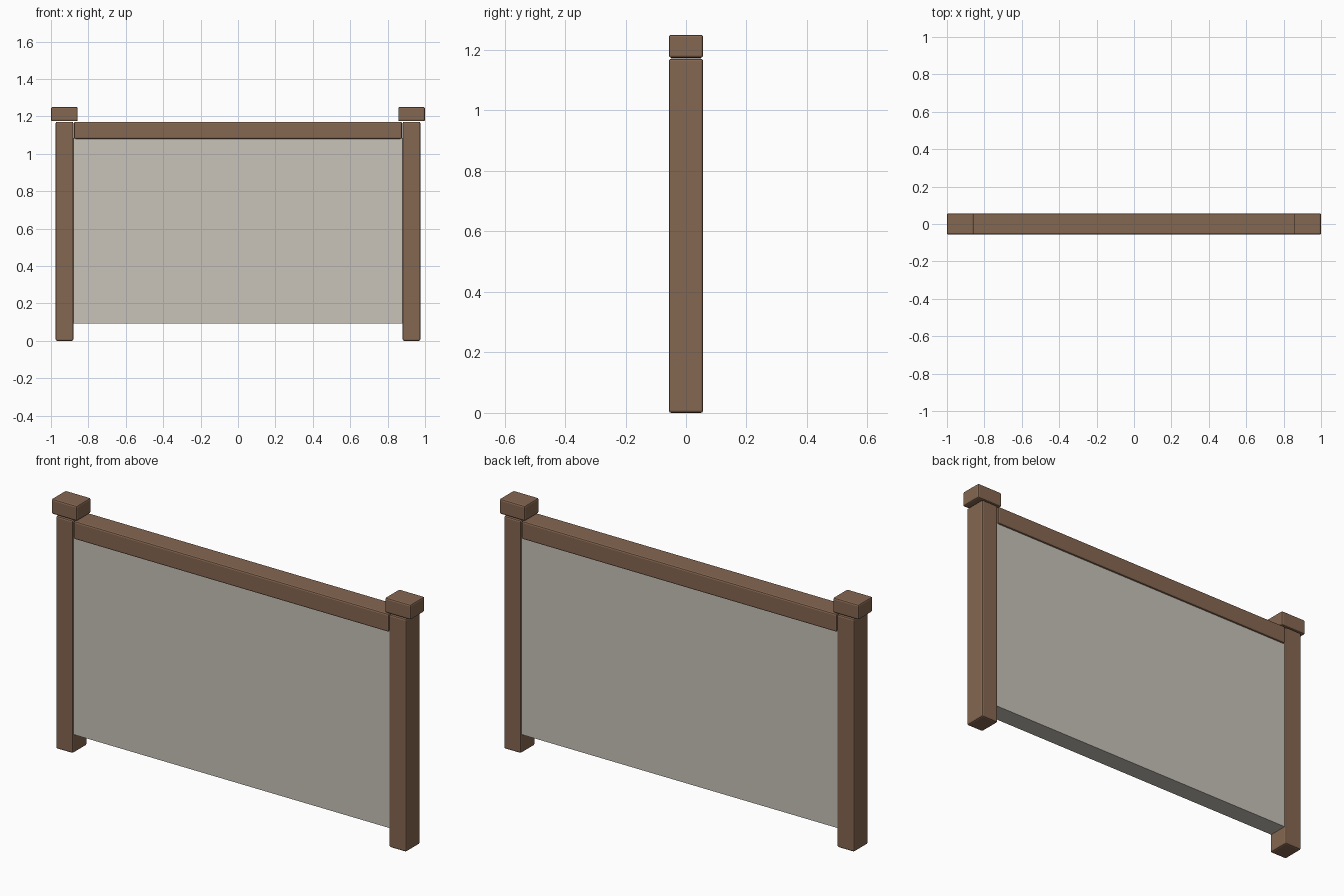
import bpy

if "Cube" in bpy.data.objects:
    bpy.data.objects.remove(bpy.data.objects["Cube"])


def material(name, color):
    m = bpy.data.materials.new(name)
    m.diffuse_color = color
    m.use_nodes = True
    m.node_tree.nodes["Principled BSDF"].inputs["Base Color"].default_value = m.diffuse_color
    return m


wood = material("brown_wood", (0.235, 0.135, 0.082, 1))
pale = material("pale_board", (0.58, 0.55, 0.49, 1))


def box(name, x, y, z, mat, bevel=0.0):
    """Box spanning the (min, max) ranges, with optionally softened edges."""
    bpy.ops.mesh.primitive_cube_add(
        size=1, location=[(r[0] + r[1]) / 2 for r in (x, y, z)])
    ob = bpy.context.object
    ob.name = name
    ob.scale = [r[1] - r[0] for r in (x, y, z)]
    bpy.ops.object.transform_apply(location=False, rotation=False, scale=True)
    ob.data.materials.append(mat)
    if bevel:
        mod = ob.modifiers.new("soft_edges", 'BEVEL')
        mod.width = bevel
        mod.segments = 2
    return ob


D = 0.057  # half depth of the timber frame

# Posts and caps on both sides
for side, s in (("left", -1), ("right", 1)):
    box(f"{side}_post", sorted((s * 0.88, s * 0.975)), (-D, D), (0, 1.171), wood, 0.008)
    box(f"{side}_post_cap", sorted((s * 0.857, s * 1.0)), (-D, D), (1.174, 1.25), wood, 0.008)

# Top rail between the posts
box("top_rail", (-0.877, 0.877), (-D, D), (1.08, 1.171), wood, 0.008)

# Panel of nine upright boards set just inside the frame faces
count = 9
width = 1.76 / count
for i in range(count):
    x0 = -0.88 + i * width
    box(f"panel_board_{i + 1}", (x0, x0 + width), (-0.049, 0.049), (0.093, 1.085), pale)
